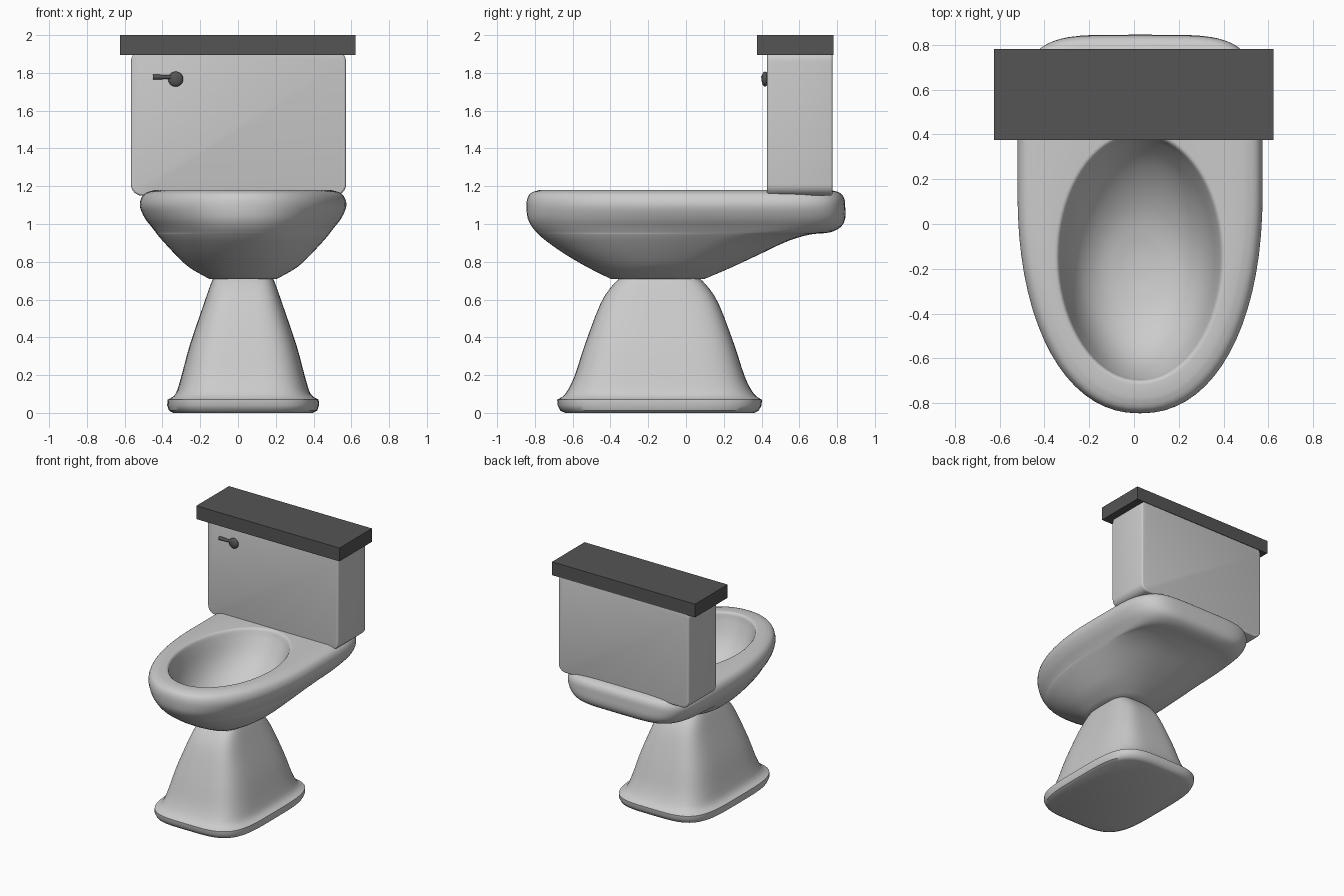
import bpy, bmesh, math
from mathutils import Matrix

if "Cube" in bpy.data.objects:
    bpy.data.objects.remove(bpy.data.objects["Cube"])

CX = 0.027   # the ceramic parts sit slightly right of the centre line
N = 72

dark = bpy.data.materials.new("dark_grey")
dark.diffuse_color = (0.09, 0.09, 0.09, 1)
dark.use_nodes = True
dark.node_tree.nodes["Principled BSDF"].inputs["Base Color"].default_value = dark.diffuse_color


def finish(name, bm, mat=None, angle=40):
    bmesh.ops.recalc_face_normals(bm, faces=bm.faces)
    me = bpy.data.meshes.new(name)
    bm.to_mesh(me)
    bm.free()
    ob = bpy.data.objects.new(name, me)
    bpy.context.collection.objects.link(ob)
    if mat:
        me.materials.append(mat)
    bpy.ops.object.select_all(action='DESELECT')
    ob.select_set(True)
    bpy.context.view_layer.objects.active = ob
    bpy.ops.object.shade_smooth_by_angle(angle=math.radians(angle))
    return ob


def spow(v, e):
    return math.copysign(abs(v) ** e, v)


def smooth(rows, steps=3):
    """Catmull-Rom interpolation between ring parameter rows."""
    out = []
    for i in range(len(rows) - 1):
        p = [rows[max(i - 1, 0)], rows[i], rows[i + 1], rows[min(i + 2, len(rows) - 1)]]
        for s in range(steps):
            t = s / steps
            out.append([0.5 * (2 * b + (c - a) * t + (2 * a - 5 * b + 4 * c - d) * t * t
                               + (3 * b - a - 3 * c + d) * t ** 3) for a, b, c, d in zip(*p)])
    return out + [rows[-1]]


def loft(name, rows):
    """Rows: z, half width, front y, middle y, back y, front and back exponent."""
    bm = bmesh.new()
    rings = []
    for z, w, yf, ym, yb, nf, nb in rows:
        ring = []
        for k in range(N):
            a = 2 * math.pi * k / N
            c, s = math.cos(a), math.sin(a)
            n, depth = (nb, yb - ym) if s > 0 else (nf, ym - yf)
            ring.append(bm.verts.new((CX + w * spow(c, 2 / n), ym + depth * spow(s, 2 / n), z)))
        rings.append(ring)
    for a, b in zip(rings, rings[1:]):
        for k in range(N):
            j = (k + 1) % N
            bm.faces.new((a[k], a[j], b[j], b[k]))
    bm.faces.new(rings[0][::-1])
    bm.faces.new(rings[-1])
    return finish(name, bm)


def box(name, lo, hi, mat=None, y_bevel=0, bevel=0):
    bm = bmesh.new()
    bmesh.ops.create_cube(bm, size=1)
    for v in bm.verts:
        v.co = [l + (h - l) * (c + 0.5) for l, h, c in zip(lo, hi, v.co)]
    if y_bevel:
        edges = [e for e in bm.edges if abs(e.verts[0].co.y - e.verts[1].co.y) > 0.01]
        bmesh.ops.bevel(bm, geom=edges, offset=y_bevel, segments=6, profile=0.5, affect='EDGES')
    if bevel:
        edges = [e for e in bm.edges if e.calc_face_angle(0) > 1]
        bmesh.ops.bevel(bm, geom=edges, offset=bevel, segments=3, profile=0.5, affect='EDGES')
    return finish(name, bm, mat)


# Bowl: outer shell from the neck up to the rim
outer = smooth([
    (0.71, 0.18, -0.40, -0.15, 0.10, 2.4, 2.4),
    (0.77, 0.285, -0.52, -0.10, 0.24, 2.2, 2.4),
    (0.84, 0.36, -0.64, -0.05, 0.39, 2.2, 2.7),
    (0.91, 0.425, -0.74, 0.02, 0.54, 2.2, 3.2),
    (0.945, 0.455, -0.78, 0.07, 0.66, 2.2, 4.0),
    (0.955, 0.462, -0.79, 0.09, 0.76, 2.2, 4.6),
    (0.985, 0.485, -0.815, 0.12, 0.82, 2.2, 5.0),
    (1.03, 0.52, -0.838, 0.15, 0.843, 2.2, 5.0),
    (1.09, 0.546, -0.845, 0.15, 0.843, 2.2, 5.0),
    (1.135, 0.54, -0.84, 0.15, 0.838, 2.2, 5.0),
    (1.165, 0.515, -0.82, 0.15, 0.815, 2.2, 5.0),
    (1.18, 0.465, -0.775, 0.14, 0.765, 2.2, 4.5)])
# Bowl: inner lip and basin
inner = smooth([
    (1.18, 0.385, -0.72, -0.15, 0.42, 2, 2),
    (1.172, 0.365, -0.70, -0.15, 0.40, 2, 2),
    (1.12, 0.348, -0.685, -0.16, 0.375, 2, 2),
    (1.00, 0.315, -0.63, -0.17, 0.29, 2, 2),
    (0.90, 0.26, -0.54, -0.18, 0.17, 2, 2),
    (0.83, 0.17, -0.40, -0.18, 0.03, 2, 2),
    (0.80, 0.05, -0.24, -0.18, -0.12, 2, 2)])
loft("bowl", outer + inner)

# Pedestal: flared column on a thin foot; rows are z, half width, half depth
foot = [(0.0, 0.37, 0.50), (0.012, 0.392, 0.525), (0.04, 0.402, 0.54), (0.07, 0.40, 0.542)]
column = smooth([(0.07, 0.40, 0.542), (0.10, 0.358, 0.50), (0.19, 0.328, 0.452), (0.36, 0.282, 0.396),
                 (0.58, 0.207, 0.312), (0.68, 0.172, 0.245), (0.72, 0.155, 0.20)])
loft("pedestal", [(z, w, -0.14 - d, -0.14, -0.14 + d, 4, 4) for z, w, d in foot + column[1:]])

# Tank and its lid
box("tank", (-0.567, 0.43, 1.15), (0.572, 0.776, 1.92), y_bevel=0.06, bevel=0.012)
box("tank_lid", (-0.625, 0.375, 1.895), (0.622, 0.78, 2.0), dark)

# Flush handle: flattened knob, spindle and tapered lever
bm = bmesh.new()
bmesh.ops.create_uvsphere(bm, u_segments=24, v_segments=12, radius=0.04,
                          matrix=Matrix.Translation((-0.33, 0.418, 1.767)) @ Matrix.Diagonal((1, 0.45, 1, 1)))
bmesh.ops.create_cone(bm, cap_ends=True, segments=16, radius1=0.02, radius2=0.02, depth=0.03,
                      matrix=Matrix.Translation((-0.33, 0.428, 1.767)) @ Matrix.Rotation(math.pi / 2, 4, 'X'))
bmesh.ops.create_cone(bm, cap_ends=True, segments=16, radius1=0.009, radius2=0.014, depth=0.11,
                      matrix=Matrix.Translation((-0.395, 0.412, 1.778)) @ Matrix.Rotation(-math.pi / 2, 4, 'Y'))
finish("flush_handle", bm, dark)
